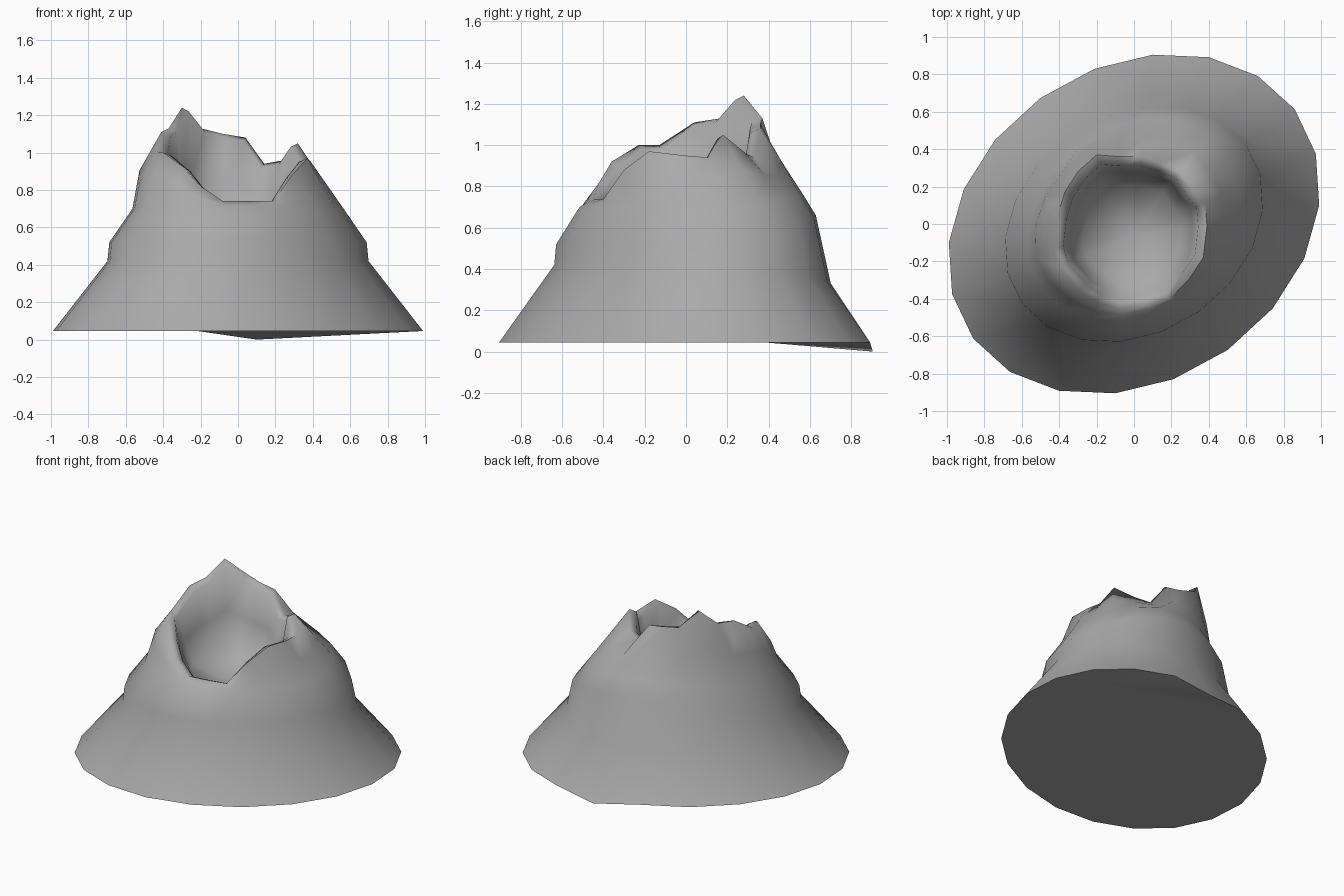
import bpy
import bmesh
import math
from mathutils import Vector

default_cube = bpy.data.objects.get("Cube")
if default_cube:
    bpy.data.objects.remove(default_cube, do_unlink=True)

SIDES = 20

# Rock colour
rock = bpy.data.materials.new("grey rock")
rock.use_nodes = True
rock_colour = (0.4, 0.4, 0.4, 1.0)
rock.diffuse_color = rock_colour
rock.node_tree.nodes["Principled BSDF"].inputs["Base Color"].default_value = rock_colour

# Jagged lip of the crater, counter-clockwise from the model's left
LIP = [
    (.39, -.01, .95), (.38, .11, .94), (.32, .18, 1.05), (.25, .29, .96),
    (.14, .33, .94), (.04, .36, 1.08), (-.08, .36, 1.1), (-.2, .37, 1.13),
    (-.3, .28, 1.24), (-.37, .17, 1.13), (-.41, .04, 1.11), (-.43, -.13, 1),
    (-.4, -.23, 1), (-.29, -.36, .92), (-.2, -.42, .82), (-.08, -.45, .74),
    (.06, -.43, .74), (.19, -.4, .74), (.29, -.3, .88), (.37, -.18, .97),
]


def angle_of(index):
    return math.tau * index / SIDES


def outline(index, scale, height):
    """Point on the skewed oval footprint."""
    long_axis = Vector((.99, .1, 0))
    short_axis = Vector((.1, .905, 0))
    angle = angle_of(index)
    point = (long_axis * math.cos(angle) + short_axis * math.sin(angle)) * scale
    point.z = height
    return point


def back_weight(index):
    """How far the slope is turned to the rear, where the bulge is taller."""
    return max(0, math.sin(angle_of(index))) ** 2


def left_weight(index):
    """How far the slope is turned to the ridge on the model's right side."""
    return max(0, -math.cos(angle_of(index))) ** 4


def add_ring(bm, points):
    return [bm.verts.new(point) for point in points]


def bridge(bm, lower, upper):
    for i in range(SIDES):
        j = (i + 1) % SIDES
        bm.faces.new((lower[i], lower[j], upper[j], upper[i]))


bm = bmesh.new()
indices = range(SIDES)
back = [back_weight(i) for i in indices]
lip = [Vector(point) for point in LIP]
centre = Vector((0, -.06, 0))

# Outer slope: skirt, step, shoulder and ridge below the lip
foot = [outline(i, 1, .045) for i in indices]
foot[SIDES // 4].z = 0
step = [outline(i, .705 + .07 * back[i], .42 - .09 * back[i]) for i in indices]
bulge = [outline(i, .695, .52 + .14 * back[i]) for i in indices]
shoulder = [outline(i, .57 + .05 * back[i], .7 + .07 * back[i]) for i in indices]
ridge = [shoulder[i].lerp(lip[i], .5) + outline(i, .04 * left_weight(i), 0)
         for i in indices]


# Inner wall of the crater
def inset_lip(amount, drop, floor_mix):
    points = []
    for point in lip:
        inner = point.lerp(Vector((centre.x, centre.y, point.z)), amount)
        inner.z = (point.z - drop) * (1 - floor_mix) + .64 * floor_mix
        points.append(inner)
    return points


layers = [foot, step, bulge, shoulder, ridge, lip,
          inset_lip(.12, .02, 0), inset_lip(.2, .05, .5), inset_lip(.36, .05, 1)]
rings = [add_ring(bm, layer) for layer in layers]
for lower, upper in zip(rings, rings[1:]):
    bridge(bm, lower, upper)

# Crater floor
pit = bm.verts.new(centre + Vector((0, 0, .54)))
for i in indices:
    bm.faces.new((rings[-1][i], rings[-1][(i + 1) % SIDES], pit))

# Underside, with one corner sagging at the rear
base = rings[0]
low = SIDES // 4
bm.faces.new(base[low + 1:] + base[:2])
bm.faces.new((base[1], base[low], base[low + 1]))
bm.faces.new((base[1], base[low - 1], base[low]))
bm.faces.new(base[1:low])
bmesh.ops.recalc_face_normals(bm, faces=bm.faces)

mesh = bpy.data.meshes.new("crater_mountain")
bm.to_mesh(mesh)
bm.free()
mesh.materials.append(rock)
mountain = bpy.data.objects.new("crater_mountain", mesh)
bpy.context.collection.objects.link(mountain)

# Smooth rock with a crisp bottom edge
bpy.ops.object.select_all(action="DESELECT")
mountain.select_set(True)
bpy.context.view_layer.objects.active = mountain
bpy.ops.object.shade_smooth_by_angle(angle=math.radians(75))
